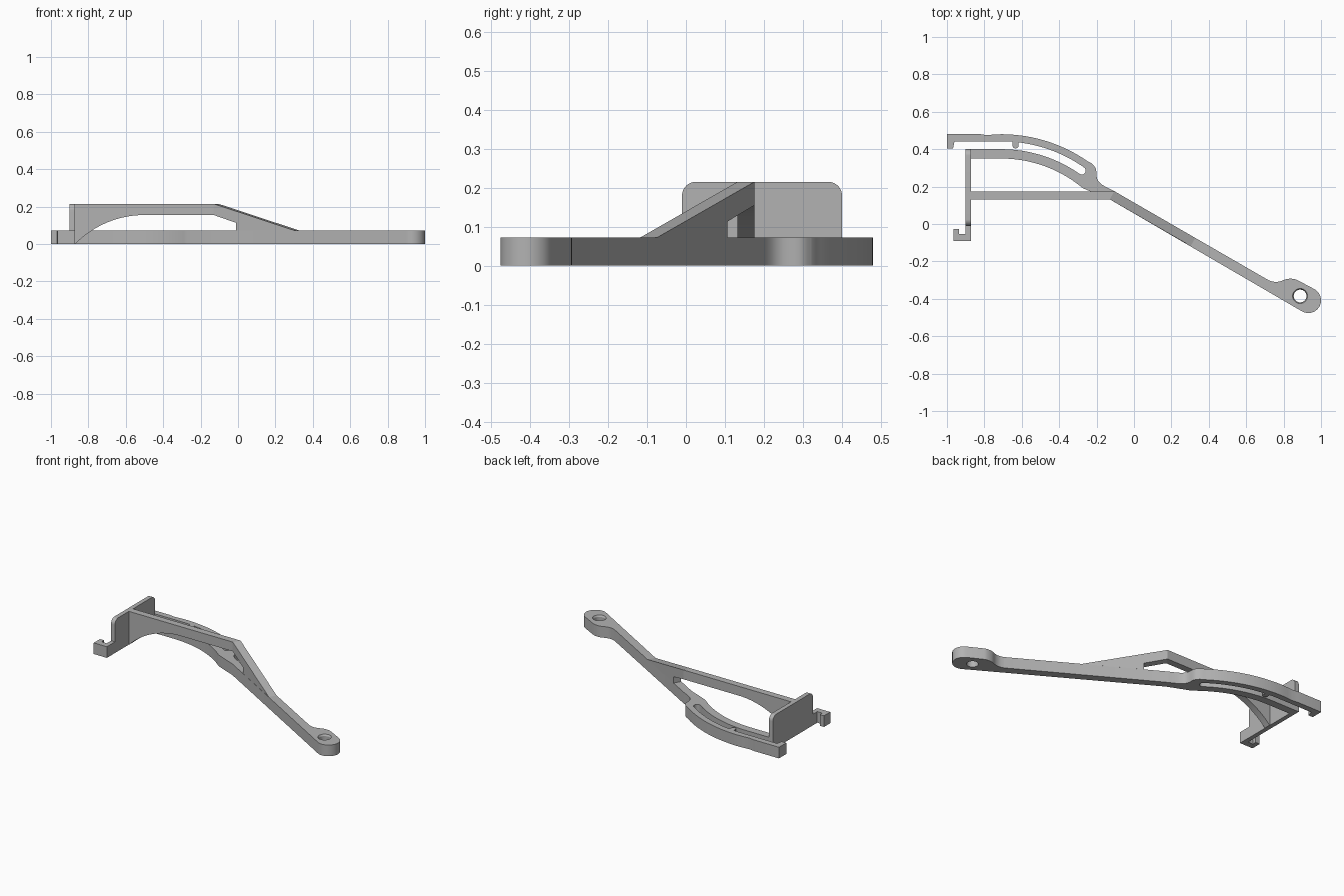
import bpy, bmesh, math
from mathutils import Vector, Matrix

if "Cube" in bpy.data.objects:
    bpy.data.objects.remove(bpy.data.objects["Cube"], do_unlink=True)

grey = bpy.data.materials.new("plain grey")
grey.use_nodes = True
grey.diffuse_color = (0.45, 0.45, 0.45, 1)
grey.node_tree.nodes["Principled BSDF"].inputs["Base Color"].default_value = (0.45, 0.45, 0.45, 1)

LOW, TALL = 0.072, 0.215      # heights of the flat frame and the raised brace
A30 = math.radians(30)
ARM_START = Vector((-0.13, 0.132, 0))
ARM_DIR = Vector((math.cos(A30), -math.sin(A30), 0))
ARM_SIDE = Vector((math.sin(A30), math.cos(A30), 0))
UP, X, Y = Vector((0, 0, 1)), Vector((1, 0, 0)), Vector((0, 1, 0))


def arc(cx, cy, r, a, b, n=24):
    """Points on a circle from angle a to angle b, in degrees."""
    angles = [math.radians(a + (b - a) * i / n) for i in range(n + 1)]
    return [(cx + r * math.cos(t), cy + r * math.sin(t)) for t in angles]


def spline(pts, n=6):
    """Smooth curve through the given points."""
    p = [Vector(q) for q in [pts[0], *pts, pts[-1]]]
    out = []
    for a, b, c, d in zip(p, p[1:], p[2:], p[3:]):
        for i in range(n):
            t = i / n
            q = b * 2 + (c - a) * t + (a * 2 - b * 5 + c * 4 - d) * t**2 + (b * 3 - a - c * 3 + d) * t**3
            out.append(tuple(q / 2))
    return out + [tuple(pts[-1])]


def prism(name, outline, u, v, extrude, origin=Vector((0, 0, 0))):
    """Closed outline in the u, v plane, pulled along the extrude vector."""
    bm = bmesh.new()
    base = [bm.verts.new(origin + u * a + v * b) for a, b in outline]
    face = bm.faces.new(base)
    moved = bmesh.ops.extrude_face_region(bm, geom=[face])["geom"]
    bmesh.ops.translate(bm, vec=extrude, verts=[g for g in moved if isinstance(g, bmesh.types.BMVert)])
    bmesh.ops.recalc_face_normals(bm, faces=bm.faces)
    mesh = bpy.data.meshes.new(name)
    bm.to_mesh(mesh)
    bm.free()
    mesh.materials.append(grey)
    obj = bpy.data.objects.new(name, mesh)
    bpy.context.collection.objects.link(obj)
    return obj


def smooth(obj):
    bpy.ops.object.select_all(action='DESELECT')
    obj.select_set(True)
    bpy.context.view_layer.objects.active = obj
    bpy.ops.object.shade_smooth_by_angle(angle=A30)


def cut_cone(obj, x, y, z, r_low, r_high, depth):
    """Cut a round hole, straight or tapered."""
    bpy.ops.mesh.primitive_cone_add(vertices=48, radius1=r_low, radius2=r_high, depth=depth, location=(x, y, z))
    cutter = bpy.context.object
    cutter.hide_render = True
    cutter.data.materials.append(grey)
    mod = obj.modifiers.new("hole", 'BOOLEAN')
    mod.operation, mod.solver, mod.object = 'DIFFERENCE', 'EXACT', cutter
    bpy.context.view_layer.objects.active = obj
    bpy.ops.object.modifier_apply(modifier=mod.name)
    bpy.data.objects.remove(cutter, do_unlink=True)


# Flat frame: clip rail, slot, inner rail, arm and eye in one outline
CX, CY = -0.71, -0.33
outline = [(-1, 0.405), (-1, 0.48), (-0.82, 0.48), (-0.79, 0.475), (-0.75, 0.478)]
outline += arc(CX, CY, 0.81, 90, 55)
outline += spline([(-0.225, 0.323), (-0.204, 0.295), (-0.197, 0.243), (-0.17, 0.21), (-0.105, 0.175)])
outline += spline([(0.722, -0.302), (0.75, -0.309), (0.78, -0.307), (0.818, -0.294), (0.856, -0.294), (0.885, -0.306)])
outline += arc(0.932, -0.408, 0.068, 60, -120)
outline += [(-0.13, 0.132)]
outline += arc(CX, CY, 0.68, 50, 90)
outline += [(-0.885, 0.35), (-0.885, 0.40)]
outline += arc(CX, CY, 0.73, 90, 55)
mid = math.radians(55)
outline += arc(CX + 0.751 * math.cos(mid), CY + 0.751 * math.sin(mid), 0.021, -125, 55, 10)[1:-1]
outline += arc(CX, CY, 0.772, 55, 90)
outline += [(-0.96, 0.442), (-0.967, 0.405)]
frame = prism("flat_frame", outline, X, Y, UP * LOW)
cut_cone(frame, 0.888, -0.385, LOW / 2, 0.034, 0.034, 0.2)
cut_cone(frame, 0.888, -0.385, LOW, 0.031, 0.049, 0.03)
smooth(frame)

# Small stop inside the slot
stop = [(-0.65, 0.45), *arc(-0.633, 0.42, 0.016, 180, 360, 10), (-0.617, 0.45)]
smooth(prism("slot_stop", stop, X, Y, UP * LOW))

# Upright end plate with rounded top corners
plate = [(-0.01, 0), (0.40, 0)]
plate += arc(0.365, TALL - 0.035, 0.035, 0, 90, 10)
plate += arc(0.025, TALL - 0.035, 0.035, 90, 180, 10)
smooth(prism("end_plate", plate, Y, UP, X * 0.028, X * -0.90))

# Hook below the plate
hook = [(-0.872, -0.01), (-0.872, -0.092), (-0.966, -0.092), (-0.966, -0.028),
        (-0.936, -0.028), (-0.936, -0.053), (-0.90, -0.053), (-0.90, -0.01)]
prism("hook", hook, X, Y, UP * LOW)

# Arched cross beam, its inner end mitred to meet the brace
beam_outline = [(-0.88, TALL), (-0.88, 0), (-0.87, 0)]
beam_outline += arc(-0.50, 0.155 - 0.519, 0.519, 134.5, 90)
beam_outline += [(ARM_START.x, 0.155), (ARM_START.x, TALL)]
beam = prism("arched_beam", beam_outline, X, UP, Y * 0.043, Y * ARM_START.y)
for vert in beam.data.vertices:
    if vert.co.x > ARM_START.x - 0.001 and vert.co.y > 0.16:
        vert.co.x += 0.025
smooth(beam)

# Sloping brace on the arm with the open window under it
brace = [(0, TALL), (0, 0.155), (0.139, 0.113), (0.139, LOW), (0.5, LOW)]
prism("sloping_brace", brace, ARM_DIR, UP, ARM_SIDE * 0.05, ARM_START)
